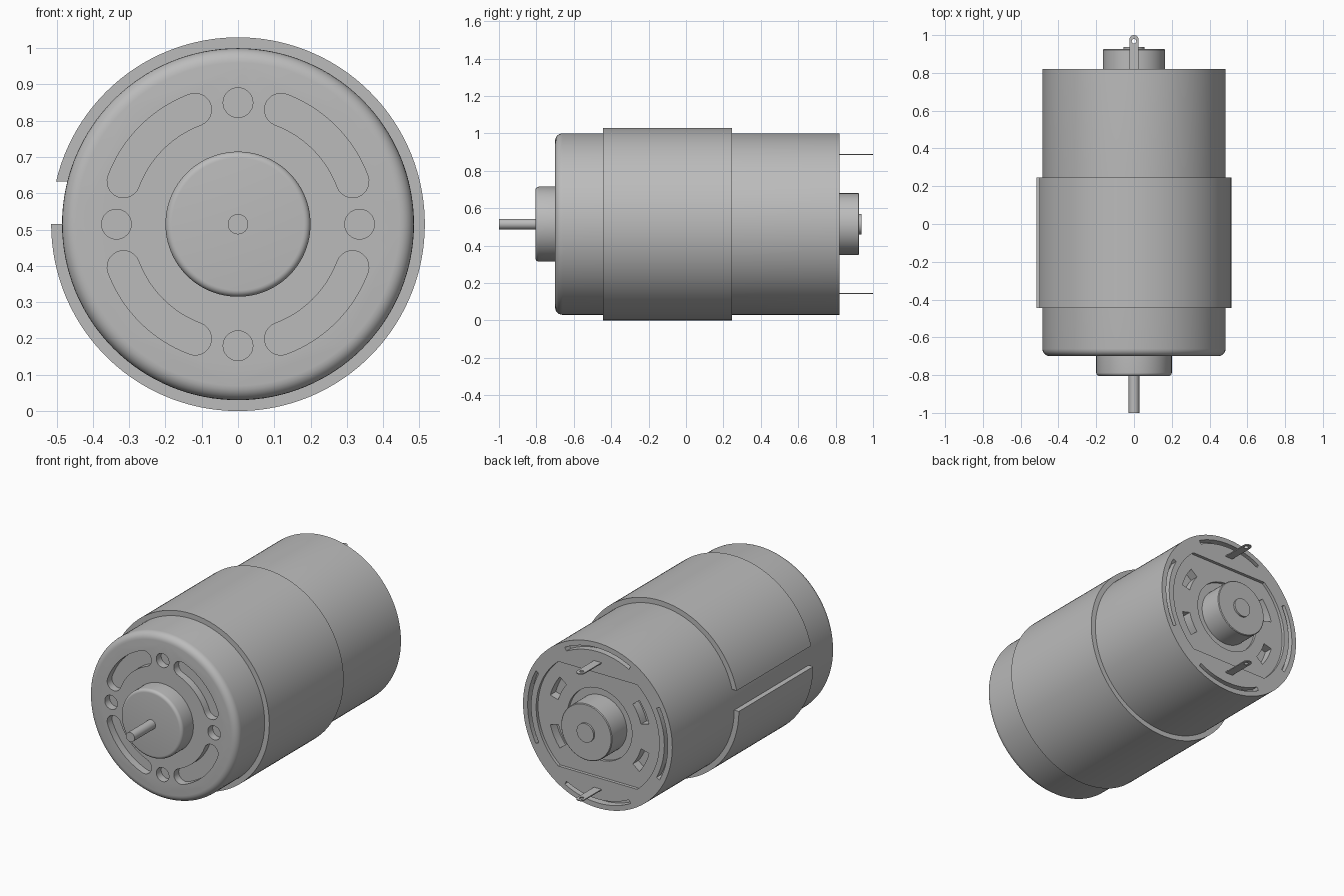
import bpy, bmesh, math
from math import sin, cos, pi, radians

if "Cube" in bpy.data.objects:
    bpy.data.objects.remove(bpy.data.objects["Cube"])

CZ = 0.515   # height of the motor axis
R = 0.485    # can radius
metal = bpy.data.materials.new("grey metal")
metal.diffuse_color = (0.5, 0.5, 0.5, 1)
metal.use_nodes = True
metal.node_tree.nodes["Principled BSDF"].inputs["Base Color"].default_value = metal.diffuse_color


def finish(bm, name):
    bmesh.ops.recalc_face_normals(bm, faces=bm.faces[:])
    me = bpy.data.meshes.new(name)
    bm.to_mesh(me)
    bm.free()
    me.materials.append(metal)
    ob = bpy.data.objects.new(name, me)
    bpy.context.collection.objects.link(ob)
    return ob


def lathe(name, profile, n=96):
    """Spin (radius, y) points about the motor axis, capping both ends."""
    bm = bmesh.new()
    rings = [[bm.verts.new((r * cos(2 * pi * i / n), y, CZ + r * sin(2 * pi * i / n)))
              for i in range(n)] for r, y in profile]
    for a, b in zip(rings, rings[1:]):
        for i in range(n):
            j = (i + 1) % n
            bm.faces.new((a[i], a[j], b[j], b[i]))
    bm.faces.new(rings[0])
    bm.faces.new(rings[-1])
    return finish(bm, name)


def fill_prism(bm, lower, upper):
    a = [bm.verts.new(p) for p in lower]
    b = [bm.verts.new(p) for p in upper]
    bm.faces.new(a)
    bm.faces.new(b)
    for i in range(len(a)):
        j = (i + 1) % len(a)
        bm.faces.new((a[i], a[j], b[j], b[i]))


def prism_y(name, outlines, y0, y1):
    """Extrude (x, z) outlines, given relative to the axis, along y."""
    bm = bmesh.new()
    for pts in outlines:
        fill_prism(bm, [(x, y0, CZ + z) for x, z in pts], [(x, y1, CZ + z) for x, z in pts])
    return finish(bm, name)


def prism_z(name, pts, z0, z1):
    bm = bmesh.new()
    fill_prism(bm, [(x, y, z0) for x, y in pts], [(x, y, z1) for x, y in pts])
    return finish(bm, name)


def arc(r, a0, a1, n=24, cx=0, cy=0):
    return [(cx + r * cos(a0 + (a1 - a0) * i / n), cy + r * sin(a0 + (a1 - a0) * i / n))
            for i in range(n + 1)]


def circle(r, cx=0, cy=0, n=32):
    return arc(r, 0, 2 * pi, n, cx, cy)[:-1]


def ring_slot(r, half, mid, span):
    """Square-ended curved slot."""
    return arc(r + half, mid - span, mid + span) + arc(r - half, mid + span, mid - span)


def round_slot(r, half, mid, span):
    """Round-ended curved slot."""
    a, b = mid - span, mid + span
    return (arc(r + half, a, b)
            + arc(half, b, b + pi, 12, r * cos(b), r * sin(b))[1:-1]
            + arc(r - half, b, a)
            + arc(half, a + pi, a + 2 * pi, 12, r * cos(a), r * sin(a))[1:-1])


def cut(ob, cutter):
    m = ob.modifiers.new("cut", 'BOOLEAN')
    m.object, m.operation, m.solver = cutter, 'DIFFERENCE', 'EXACT'
    bpy.context.view_layer.objects.active = ob
    bpy.ops.object.modifier_apply(modifier=m.name)
    bpy.data.objects.remove(cutter)


def fillet(r, y, f, n=6):
    """Rounded front edge of a turned part."""
    return [(r - f + f * sin(t * pi / 2 / n), y + f - f * cos(t * pi / 2 / n)) for t in range(n + 1)]


quarters = [i * pi / 2 for i in range(4)]

# Can with rounded front edge
can = lathe("can", fillet(R, -0.70, 0.04) + [(R, 0.82)], 128)

# Front vents and screw holes
cut(can, prism_y("front_cutter",
    [round_slot(0.337, 0.045, q + pi / 4, radians(24.5)) for q in quarters]
    + [circle(0.041, 0.335 * cos(q), 0.335 * sin(q)) for q in quarters], -0.75, -0.655))

# Rear recess, bounded by two chords
k = math.asin(0.307 / 0.40)
cut(can, prism_y("recess_cutter", [arc(0.40, -k, k) + arc(0.40, pi - k, pi + k)], 0.802, 0.9))

# Rear rim slots, inner vents and the groove around the bearing
cut(can, prism_y("rim_cutter", [ring_slot(0.444, 0.011, q, radians(28)) for q in quarters], 0.78, 0.9))
cut(can, prism_y("vent_cutter",
    [ring_slot(0.305, 0.027, b + s * radians(27), radians(12)) for b in (0, pi) for s in (-1, 1)],
    0.75, 0.9))
cut(can, prism_y("groove_cutter", [circle(0.21, n=64)], 0.785, 0.9))

# Split wrap-around sleeve
lo, hi = 0.0, 0.118
RO, RI = 0.515, 0.482
outer = arc(RO, -pi + lo, pi - math.asin(hi / RO), 120)
inner = arc(RI, pi - math.asin(hi / RI), -pi + lo, 120)
sleeve = prism_y("sleeve", [outer + inner], -0.445, 0.245)

# Bearings and shaft
front_bearing = lathe("front_bearing", fillet(0.20, -0.805, 0.018) + [(0.20, -0.69)])
shaft = lathe("shaft", [(0.028, -1.0), (0.028, -0.79)], 32)
rear_bearing = lathe("rear_bearing", [(0.165, 0.77), (0.165, 0.922), (0.161, 0.926)])
rear_shaft = lathe("rear_shaft", [(0.055, 0.91), (0.055, 0.937)], 48)

# Two solder terminals with eyelets
terminals = []
for label, s in (("upper", 1), ("lower", -1)):
    z = CZ + s * 0.372
    tab = prism_z(label + "_terminal",
                  [(-0.024, 0.80)] + [(0.024, 0.80)] + arc(0.024, 0, pi, 16, 0, 0.976),
                  z - 0.003, z + 0.003)
    cut(tab, prism_z("eyelet_cutter", circle(0.012, 0, 0.968, 20), z - 0.05, z + 0.05))
    terminals.append(tab)

# Smooth round surfaces, keep crisp edges
for ob in [can, sleeve, front_bearing, shaft, rear_bearing, rear_shaft] + terminals:
    bpy.ops.object.select_all(action='DESELECT')
    ob.select_set(True)
    bpy.context.view_layer.objects.active = ob
    bpy.ops.object.shade_smooth_by_angle(angle=radians(30))
